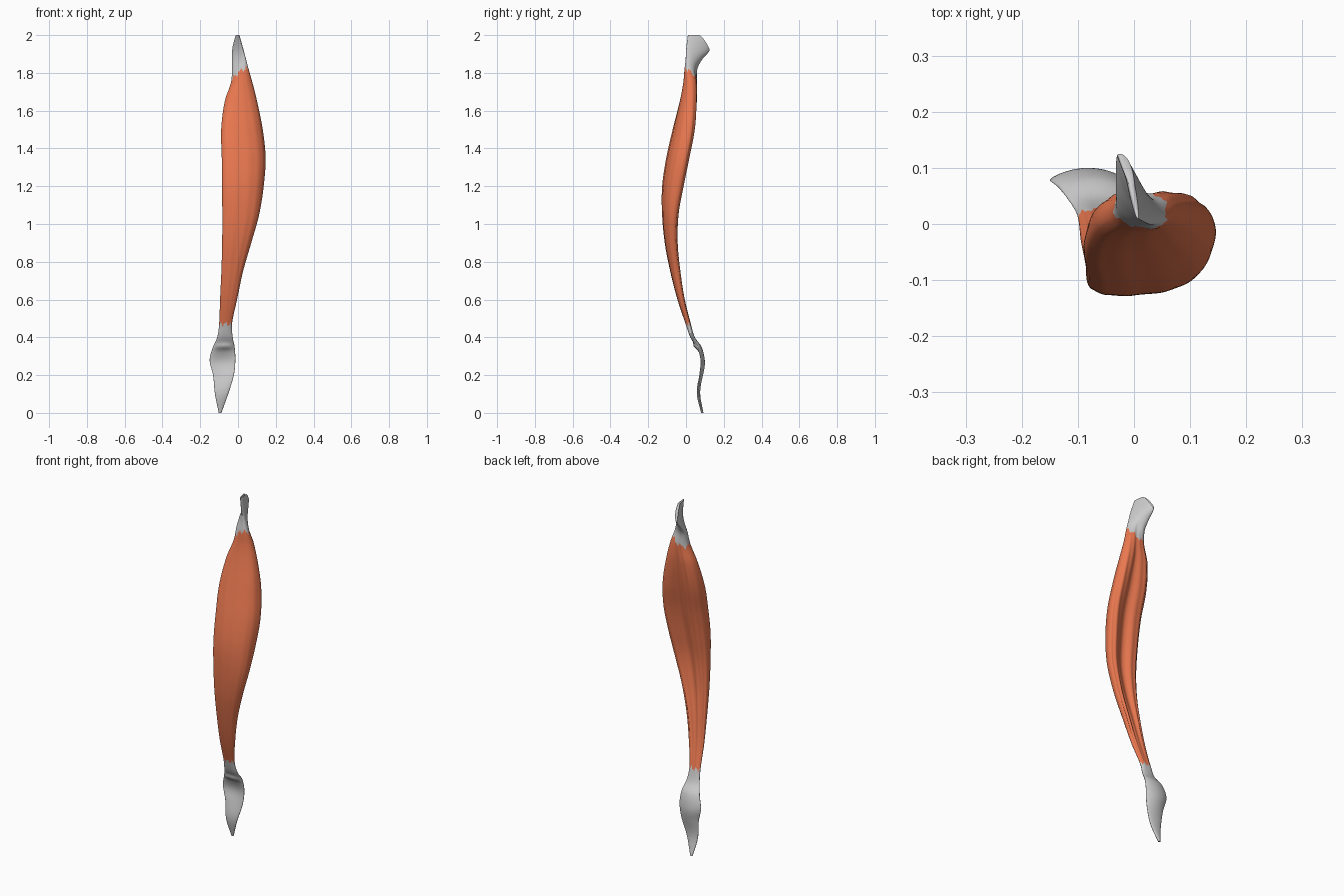
import bpy, bmesh, math

if "Cube" in bpy.data.objects:
    bpy.data.objects.remove(bpy.data.objects["Cube"])

# Cross-sections: z, x min, x max, y min, y max, tilt (degrees), back groove depth
SECTIONS = [
    (0.00, -.102, -.088, .080, .092, 0, 0),
    (0.10, -.122, -.052, .057, .075, 0, 0),
    (0.20, -.132, -.022, .064, .082, 0, 0),
    (0.28, -.150, -.014, .070, .086, 0, 0),
    (0.35, -.132, -.018, .050, .078, 0, 0),
    (0.40, -.110, -.028, .022, .046, 0, 0),
    (0.47, -.100, -.032, -.002, .027, 0, .1),
    (0.60, -.095, -.005, -.045, -.005, 5, .2),
    (0.75, -.088, .027, -.083, -.028, 10, .3),
    (0.90, -.084, .070, -.112, -.042, 14, .4),
    (1.05, -.083, .112, -.126, -.037, 18, .45),
    (1.20, -.085, .136, -.126, -.010, 22, .4),
    (1.35, -.086, .146, -.104, .020, 24, .35),
    (1.50, -.089, .131, -.070, .050, 20, .3),
    (1.65, -.070, .101, -.033, .063, 10, .2),
    (1.75, -.037, .076, -.014, .061, 0, .1),
    (1.82, -.032, .056, -.008, .060, -25, .1),
    (1.87, -.032, .043, -.002, .085, -45, 0),
    (1.92, -.031, .030, .000, .125, -58, 0),
    (2.00, -.018, .008, .010, .128, -60, 0),
]


def section(z):
    """Smoothly interpolated cross-section at height z."""
    n = len(SECTIONS)
    i = 0
    while i < n - 2 and z > SECTIONS[i + 1][0]:
        i += 1
    a, b = SECTIONS[i], SECTIONS[i + 1]
    p, q = SECTIONS[max(i - 1, 0)], SECTIONS[min(i + 2, n - 1)]
    h = b[0] - a[0]
    u = (z - a[0]) / h
    out = []
    for k in range(1, 7):
        m0 = (b[k] - p[k]) / (b[0] - p[0]) * h
        m1 = (q[k] - a[k]) / (q[0] - a[0]) * h
        out.append((2*u**3 - 3*u*u + 1) * a[k] + (u**3 - 2*u*u + u) * m0
                   + (3*u*u - 2*u**3) * b[k] + (u**3 - u*u) * m1)
    return out


def power(v, e):
    return math.copysign(abs(v) ** e, v)


def surface(t, z):
    x0, x1, y0, y1, tilt, groove = section(z)
    c, s = math.cos(t), math.sin(t + math.radians(tilt))
    belly = max(0, min(1, (z - .45) / .3, (1.85 - z) / .3))
    e = 1 - .18 * belly
    x = (x0 + x1) / 2 + (x1 - x0) / 2 * power(c, e)
    hy = (y1 - y0) / 2
    y = (y0 + y1) / 2 + hy * power(s, e)
    # hollow and fibre ridges along the back, faint fibres in front
    back = max(0, math.sin(t))
    y -= groove * hy * 1.5 * back * math.exp(-((c - .1) / .35) ** 2)
    y += belly * .0025 * math.sin(13 * t + 3 * z) * (.25 + back)
    # dished kneecap sheet, with a lip at its upper edge
    dish = math.exp(-((z - .26) / .08) ** 2)
    y += .014 * dish * (1 - c * c)
    if math.sin(t) < 0:
        y -= .012 * math.exp(-((z - .352) / .014) ** 2) * (1 - c * c)
    return x, y, z


def jag(t):
    return .010 * math.sin(7 * t) + .006 * math.sin(17 * t + 1)


def bottom_end(t):
    return 0.0


def lower_join(t):
    return .47 + jag(t)


def upper_join(t):
    return 1.785 + .03 * math.cos(t) - .025 * math.sin(t) + jag(t)


def top_end(t):
    return 2.0 - .08 * max(0, math.sin(t + math.radians(-60))) ** 1.5


def loft(name, low, high, rings, caps=(), mat=None, sides=72):
    bm = bmesh.new()
    grid = []
    for r in range(rings + 1):
        row = []
        for k in range(sides):
            t = 2 * math.pi * k / sides
            z = low(t) + (high(t) - low(t)) * r / rings
            row.append(bm.verts.new(surface(t, z)))
        grid.append(row)
    for a, b in zip(grid, grid[1:]):
        for k in range(sides):
            j = (k + 1) % sides
            bm.faces.new((a[k], a[j], b[j], b[k]))
    for end in caps:
        row = grid[end]
        mid = bm.verts.new(sum((v.co for v in row), row[0].co * 0) / sides)
        for k in range(sides):
            bm.faces.new((row[k], row[(k + 1) % sides], mid))
    bmesh.ops.recalc_face_normals(bm, faces=bm.faces)
    me = bpy.data.meshes.new(name)
    bm.to_mesh(me)
    bm.free()
    ob = bpy.data.objects.new(name, me)
    bpy.context.collection.objects.link(ob)
    if mat:
        me.materials.append(mat)
    bpy.ops.object.select_all(action='DESELECT')
    ob.select_set(True)
    bpy.context.view_layer.objects.active = ob
    bpy.ops.object.shade_smooth_by_angle(angle=math.radians(50))
    return ob


red = bpy.data.materials.new("muscle_orange")
red.diffuse_color = (.83, .19, .08, 1)
red.use_nodes = True
red.node_tree.nodes["Principled BSDF"].inputs["Base Color"].default_value = red.diffuse_color

# Lower tendon with kneecap sheet, fleshy belly, upper tendon
loft("lower_tendon", bottom_end, lower_join, 50, caps=(0,))
loft("muscle_belly", lower_join, upper_join, 110, mat=red)
loft("upper_tendon", upper_join, top_end, 26, caps=(-1,))
